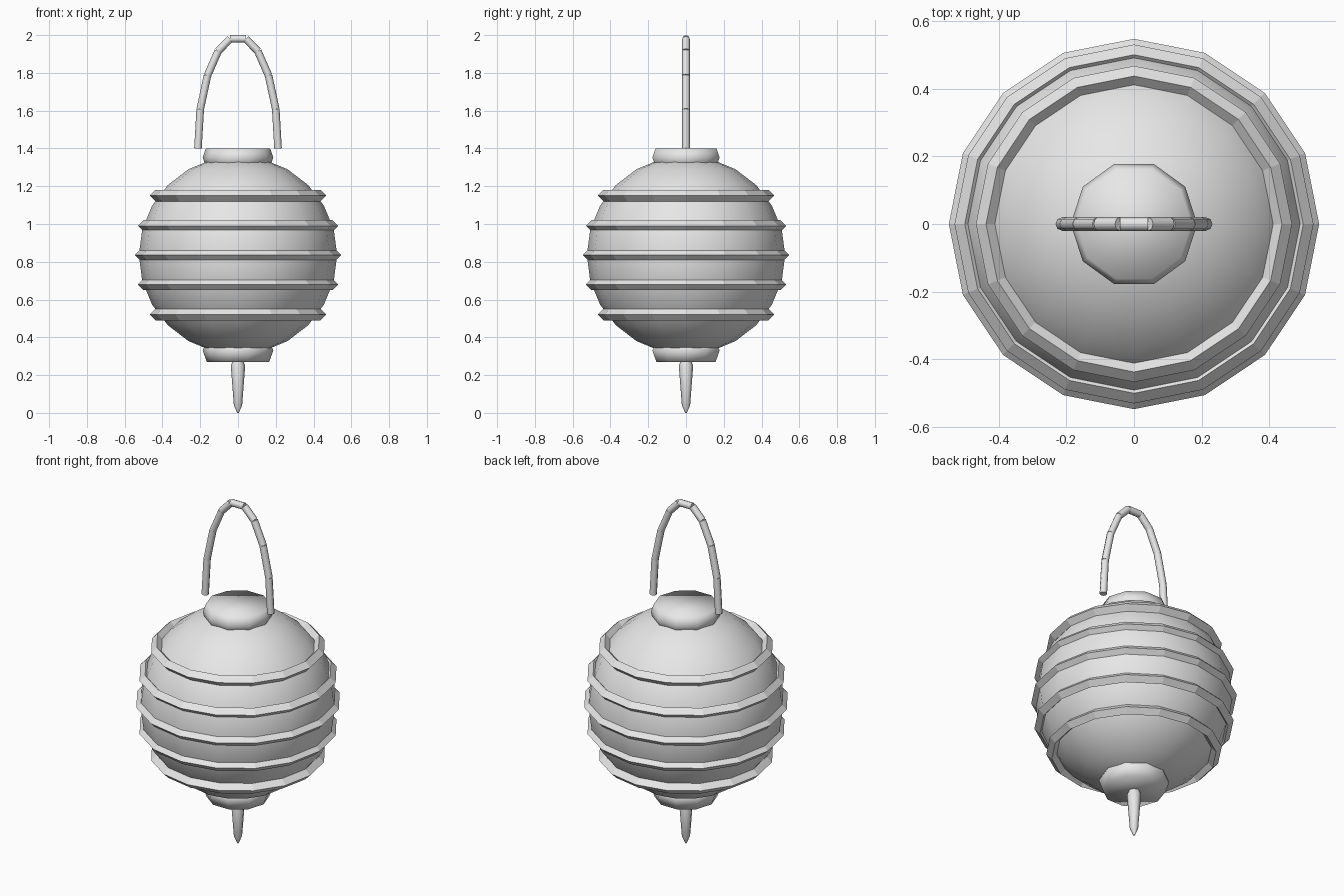
import bpy
import math
from mathutils import Vector

cube = bpy.data.objects.get("Cube")
if cube:
    bpy.data.objects.remove(cube, do_unlink=True)

grey = bpy.data.materials.new("plain grey")
grey.use_nodes = True
grey.diffuse_color = (0.8, 0.8, 0.8, 1)
grey.node_tree.nodes["Principled BSDF"].inputs["Base Color"].default_value = (0.8, 0.8, 0.8, 1)


def finish(obj, name, smooth=None):
    """Name, colour and shade one part; smooth is the sharp-edge angle."""
    obj.name = name
    obj.data.materials.clear()
    obj.data.materials.append(grey)
    if smooth:
        bpy.ops.object.select_all(action="DESELECT")
        obj.select_set(True)
        bpy.context.view_layer.objects.active = obj
        bpy.ops.object.shade_smooth_by_angle(angle=math.radians(smooth))
    return obj


def lathe(name, profile, sides, smooth):
    """Solid of revolution from (radius, height) points, bottom to top."""
    verts, faces = [], []
    for r, z in profile:
        for i in range(sides):
            a = math.tau * i / sides
            verts.append((r * math.cos(a), r * math.sin(a), z))
    for k in range(len(profile) - 1):
        for i in range(sides):
            j = (i + 1) % sides
            faces.append((k * sides + i, k * sides + j,
                          (k + 1) * sides + j, (k + 1) * sides + i))
    top = (len(profile) - 1) * sides
    faces.append(tuple(reversed(range(sides))))
    faces.append(tuple(range(top, top + sides)))
    mesh = bpy.data.meshes.new(name)
    mesh.from_pydata(verts, [], faces)
    obj = bpy.data.objects.new(name, mesh)
    bpy.context.collection.objects.link(obj)
    return finish(obj, name, smooth)


def rod(name, start, end, radius):
    """Straight eight-sided rod between two points."""
    start, end = Vector(start), Vector(end)
    axis = end - start
    bpy.ops.mesh.primitive_cylinder_add(vertices=8, radius=radius, depth=axis.length,
                                        location=(start + end) / 2)
    obj = bpy.context.object
    obj.rotation_euler = (0, math.atan2(axis.x, axis.z), 0)
    return finish(obj, name, 50)


# Round paper body
MID = 0.835
bpy.ops.mesh.primitive_uv_sphere_add(segments=16, ring_count=12, radius=0.525,
                                     location=(0, 0, MID))
finish(bpy.context.object, "lantern_body", 60)

# Diamond-section hoops around the body
hoops = [(-0.315, 0.437), (-0.155, 0.5), (0, 0.517), (0.155, 0.5), (0.315, 0.437)]
for n, (dz, radius) in enumerate(hoops):
    bpy.ops.mesh.primitive_torus_add(major_segments=16, minor_segments=4,
                                     major_radius=radius, minor_radius=0.03,
                                     location=(0, 0, MID + dz))
    finish(bpy.context.object, f"hoop_{n + 1}")

# End caps
lathe("top_cap", [(0.17, 1.3), (0.187, 1.353), (0.17, 1.4)], 10, 80)
lathe("bottom_cap", [(0.165, 0.27), (0.187, 0.33), (0.17, 0.37)], 10, 80)

# Hanging tassel
lathe("tassel", [(0.004, 0), (0.022, 0.04), (0.038, 0.25), (0.028, 0.275)], 8, 60)

# Arched handle made of short rods
half = [(0.212, 1.4), (0.2, 1.607), (0.162, 1.785), (0.105, 1.915), (0.042, 1.98)]
arch = [(-x, 0, z) for x, z in half] + [(x, 0, z) for x, z in reversed(half)]
for n, (a, b) in enumerate(zip(arch, arch[1:])):
    rod(f"handle_rod_{n + 1}", a, b, 0.02)
